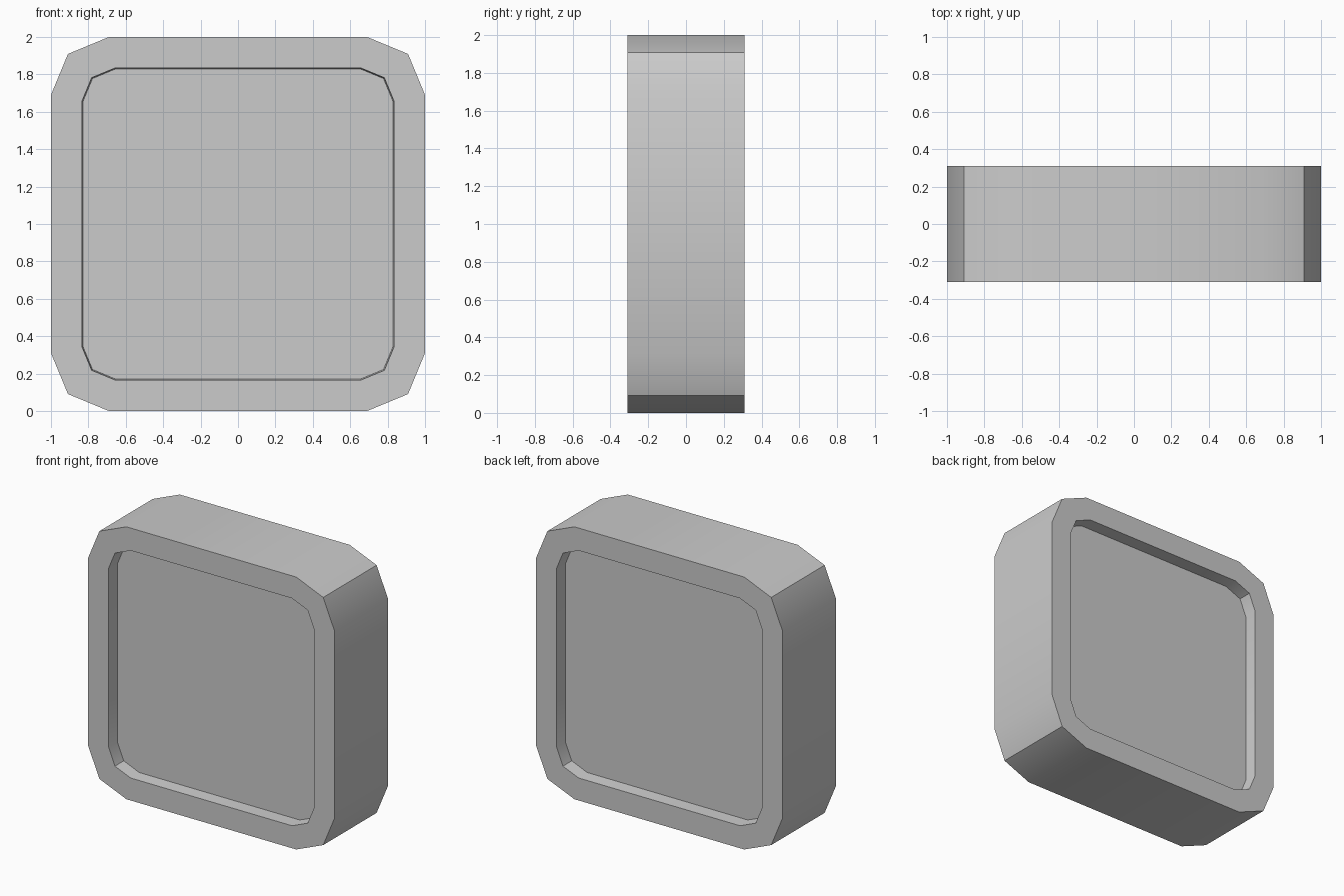
import bpy, bmesh, math

if "Cube" in bpy.data.objects:
    bpy.data.objects.remove(bpy.data.objects["Cube"])


def ring(bm, half, radius, y):
    """Rounded square loop in the XZ plane, two segments per corner."""
    c = half - radius
    verts = []
    for quarter in range(4):
        mid = math.radians(45 + 90 * quarter)
        cx = math.copysign(c, math.cos(mid))
        cz = math.copysign(c, math.sin(mid))
        for step in (-45, 0, 45):
            a = mid + math.radians(step)
            verts.append(bm.verts.new((cx + radius * math.cos(a), y,
                                       1 + cz + radius * math.sin(a))))
    return verts


# Section from front floor, over the rim, to back floor: half size, corner radius, y
front = [(0.83, 0.178, -0.215), (0.835, 0.18, -0.31), (1.0, 0.31, -0.31)]
section = front + [(h, r, -y) for h, r, y in reversed(front)]

bm = bmesh.new()
rings = [ring(bm, *s) for s in section]
for a, b in zip(rings, rings[1:]):
    for i in range(len(a)):
        j = (i + 1) % len(a)
        bm.faces.new((a[i], a[j], b[j], b[i]))

# Recessed panels, front and back
bm.faces.new(rings[0])
bm.faces.new(rings[-1])
bmesh.ops.recalc_face_normals(bm, faces=bm.faces[:])

mesh = bpy.data.meshes.new("recessed_block")
bm.to_mesh(mesh)
bm.free()
block = bpy.data.objects.new("recessed_block", mesh)
bpy.context.collection.objects.link(block)

# Soft shading with crisp rim edges
bpy.context.view_layer.objects.active = block
block.select_set(True)
bpy.ops.object.shade_smooth_by_angle(angle=math.radians(30))
